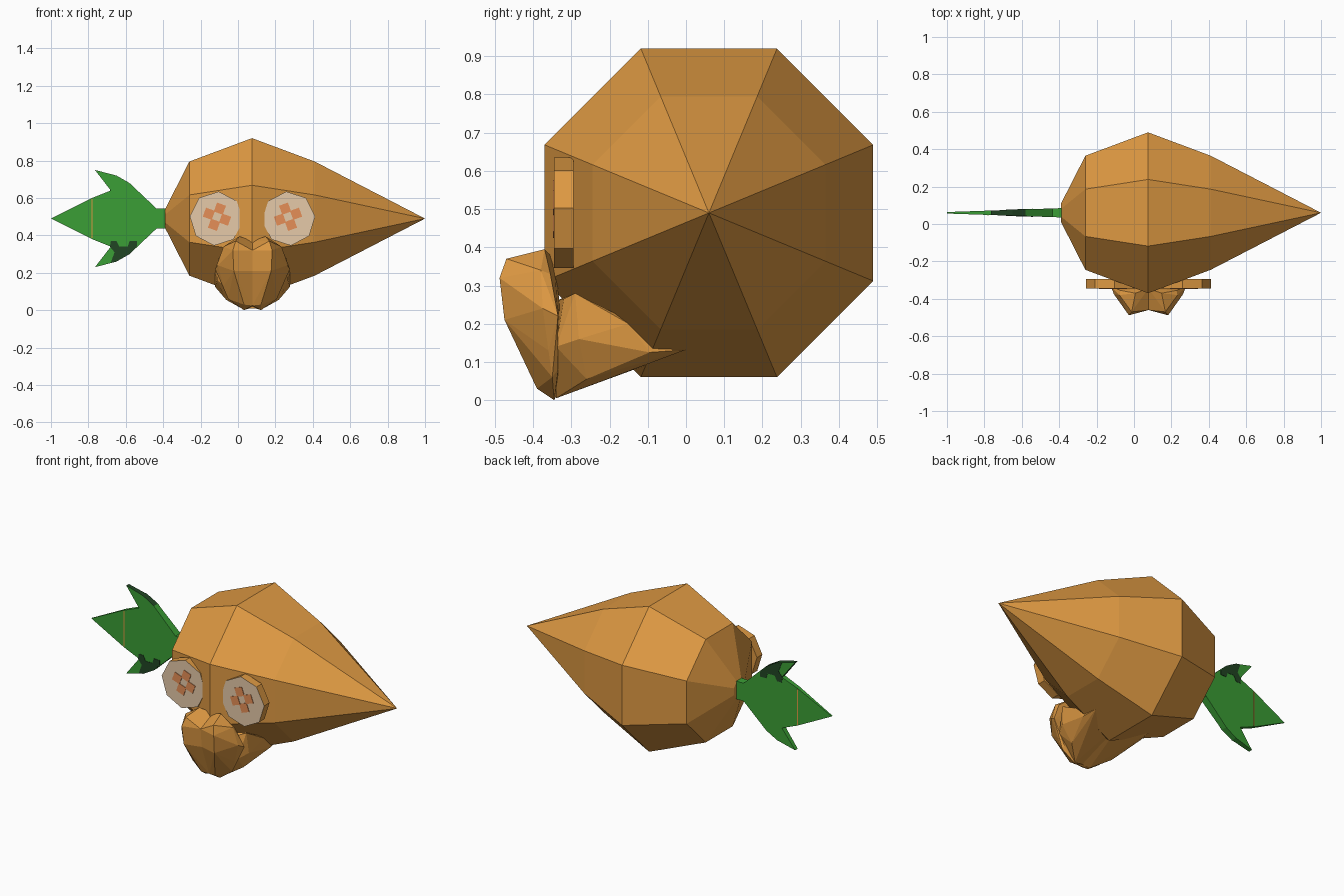
import bpy, bmesh
from math import cos, sin, pi, radians
from mathutils import Vector

cube = bpy.data.objects.get("Cube")
if cube:
    bpy.data.objects.remove(cube, do_unlink=True)


def material(name, srgb):
    m = bpy.data.materials.new(name)
    m.use_nodes = True
    col = [((c + 0.055) / 1.055) ** 2.4 for c in srgb] + [1]
    m.diffuse_color = col
    m.node_tree.nodes["Principled BSDF"].inputs["Base Color"].default_value = col
    return m


ORANGE = material("carrot orange", (0.87, 0.60, 0.26))
CREAM = material("eye cream", (0.90, 0.79, 0.66))
SPOT = material("spot orange", (0.90, 0.56, 0.34))
GREEN = material("leaf green", (0.23, 0.62, 0.21))
DARK = material("dark green", (0.13, 0.27, 0.14))

MID_X, MID_Y, MID_Z = 0.0775, 0.06, 0.49


def finish(name, bm, mats, rule=None):
    """Turn a bmesh into a flat shaded object; rule picks a face's material."""
    bmesh.ops.recalc_face_normals(bm, faces=bm.faces)
    if rule:
        for f in bm.faces:
            f.material_index = rule(f)
    me = bpy.data.meshes.new(name)
    bm.to_mesh(me)
    bm.free()
    ob = bpy.data.objects.new(name, me)
    for m in mats:
        me.materials.append(m)
    bpy.context.collection.objects.link(ob)
    return ob


def slab(name, outline, near, far, mats, rule=None):
    """Outline in x, z closed between two depths given as functions of x."""
    bm = bmesh.new()
    a = [bm.verts.new((x, near(x), z)) for x, z in outline]
    b = [bm.verts.new((x, far(x), z)) for x, z in outline]
    bm.faces.new(a)
    bm.faces.new(b)
    n = len(outline)
    for i in range(n):
        j = (i + 1) % n
        bm.faces.new((a[i], a[j], b[j], b[i]))
    return finish(name, bm, mats, rule)


def hull(name, points, side):
    """Faceted lump; points are (distance from the middle, y, z)."""
    bm = bmesh.new()
    for d, y, z in points:
        bm.verts.new((MID_X + side * d, y, z))
    res = bmesh.ops.convex_hull(bm, input=bm.verts)
    loose = [v for v in bm.verts if not v.link_faces]
    bmesh.ops.delete(bm, geom=loose, context='VERTS')
    bmesh.ops.dissolve_limit(bm, angle_limit=radians(4), verts=bm.verts, edges=bm.edges)
    return finish(name, bm, [ORANGE])


# Eight-sided body lofted along x, ending in a point
bm = bmesh.new()
rings = []
for x, apothem in [(-0.39, 0.05), (-0.26, 0.305), (0.075, 0.43), (0.41, 0.305)]:
    r = apothem / cos(pi / 8)
    rings.append([bm.verts.new((x, MID_Y + r * cos(pi / 8 + k * pi / 4),
                                MID_Z + r * sin(pi / 8 + k * pi / 4)))
                  for k in range(8)])
tip = bm.verts.new((1, MID_Y, MID_Z))
bm.faces.new(rings[0])
for k in range(8):
    j = (k + 1) % 8
    for p, q in zip(rings, rings[1:]):
        bm.faces.new((p[k], p[j], q[j], q[k]))
    bm.faces.new((rings[-1][k], rings[-1][j], tip))
finish("body", bm, [ORANGE])

# Leaf blade with two swept fins, thinner towards its tip
upper = [(-0.78, 0.11), (-0.68, 0.15), (-0.765, 0.26), (-0.65, 0.23),
         (-0.58, 0.19), (-0.435, 0.053), (-0.37, 0.053)]
outline = [(-1, 0)] + upper + [(x, -z) for x, z in reversed(upper)]
outline = [(x, z + MID_Z) for x, z in outline]


def thick(x):
    return 0.004 + (x + 1) * 0.034


def leaf_color(f):
    c = f.calc_center_median()
    return int(abs(f.normal.y) < 0.8 and c.z > 0.65 and c.x < -0.55)


slab("leaf", outline, lambda x: MID_Y - thick(x), lambda x: MID_Y + thick(x),
     [GREEN, DARK], leaf_color)

# Painted leaf marks: dark patch low in front and high behind, stripe on both
patch = [(-0.685, -0.15), (-0.68, -0.12), (-0.65, -0.12), (-0.635, -0.15),
         (-0.59, -0.15), (-0.58, -0.12), (-0.54, -0.12), (-0.54, -0.147),
         (-0.58, -0.19), (-0.65, -0.23), (-0.68, -0.235), (-0.66, -0.18)]
stripe = [(-0.783, -0.105), (-0.777, -0.105), (-0.777, 0.105), (-0.783, 0.105)]
for side, label in ((-1, "front"), (1, "back")):
    for name, shape, mat in (("leaf_patch", patch, DARK), ("leaf_stripe", stripe, ORANGE)):
        slab(f"{label}_{name}", [(x, MID_Z - side * z) for x, z in shape]
             if side > 0 else [(x, MID_Z + z) for x, z in shape],
             lambda x: MID_Y + side * (thick(x) - 0.002),
             lambda x: MID_Y + side * (thick(x) + 0.002), [mat])

# Half of the muzzle and of the jaw behind it
muzzle = [(0, -0.46, 0.32), (0, -0.45, 0.21), (0, -0.345, 0.37), (0, -0.38, 0.025),
          (0, -0.335, 0.02), (0.07, -0.37, 0.395), (0.09, -0.47, 0.37),
          (0.105, -0.488, 0.32), (0.1, -0.475, 0.21), (0.045, -0.39, 0.03),
          (0.045, -0.345, 0), (0.155, -0.38, 0.34), (0.185, -0.375, 0.24),
          (0.155, -0.36, 0.13), (0.13, -0.35, 0.06), (0.15, -0.355, 0.33),
          (0.2, -0.335, 0.22), (0.13, -0.335, 0.08), (0.05, -0.33, 0.25)]
jaw = [(0, -0.34, 0.26), (0.14, -0.32, 0.265), (0.18, -0.29, 0.28),
       (0.2, -0.15, 0.2), (0.2, -0.095, 0.125), (0.19, 0, 0.132), (0, 0, 0.13),
       (0, -0.34, 0.01), (0.05, -0.34, 0.005), (0.14, -0.26, 0.055),
       (0.19, -0.28, 0.16), (0.16, -0.34, 0.14)]

for side, label in ((1, "left"), (-1, "right")):
    hull(f"{label}_muzzle", muzzle, side)
    hull(f"{label}_jaw", jaw, side)

    # Eight-sided eye disc with a pale front
    ring = [radians(5 + 45 * k) for k in range(8)]
    cx = MID_X + side * 0.193
    slab(f"{label}_eye", [(cx + side * 0.143 * cos(a), MID_Z + 0.145 * sin(a)) for a in ring],
         lambda x: -0.345, lambda x: -0.295, [ORANGE, CREAM],
         lambda f: int(f.normal.y < -0.9))

    # Four square spots around the centre of each eye
    for k in range(4):
        a = radians(20 + 90 * k)
        px, pz = 0.19 + 0.046 * cos(a), 0.50 + 0.046 * sin(a)
        corners = [a + pi / 4 + i * pi / 2 for i in range(4)]
        slab(f"{label}_eye_spot_{k + 1}",
             [(MID_X + side * (px + 0.036 * cos(c)), pz + 0.036 * sin(c)) for c in corners],
             lambda x: -0.348, lambda x: -0.342, [SPOT])
